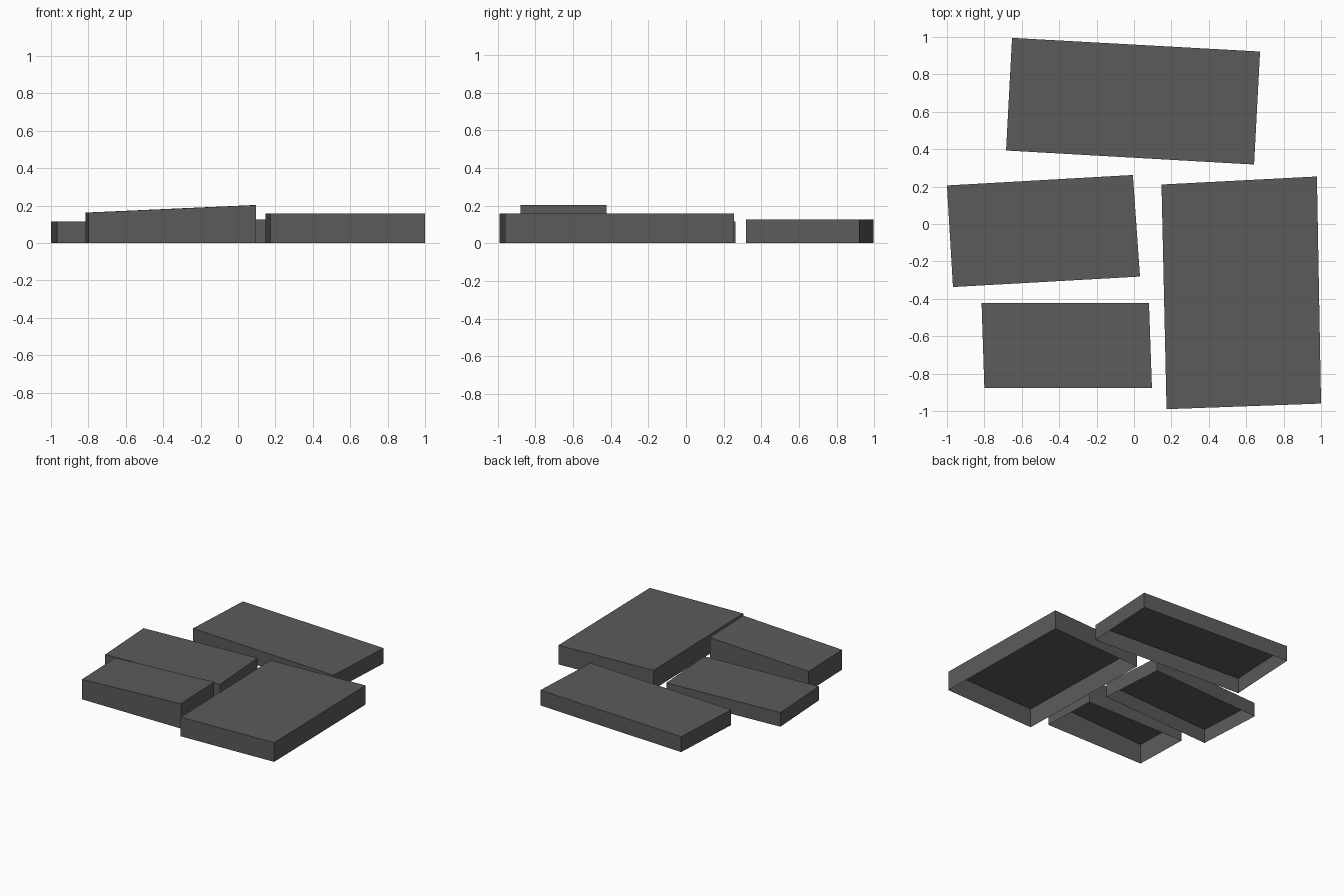
import bpy
import bmesh

cube = bpy.data.objects.get("Cube")
if cube:
    bpy.data.objects.remove(cube, do_unlink=True)

# Dark stone colour
stone = bpy.data.materials.new("dark_grey_stone")
stone.use_nodes = True
grey = (0.105, 0.105, 0.105, 1.0)
stone.diffuse_color = grey
stone.node_tree.nodes["Principled BSDF"].inputs["Base Color"].default_value = grey


def slab(name, corners, left_height, right_height):
    """Hollow slab open at the bottom; its top may slope from left to right.
    Corners run counter-clockwise: front left, front right, back right, back left."""
    heights = (left_height, right_height, right_height, left_height)
    bm = bmesh.new()
    low = [bm.verts.new((x, y, 0)) for x, y in corners]
    high = [bm.verts.new((x, y, h)) for (x, y), h in zip(corners, heights)]
    bm.faces.new(high)
    for i in range(len(low)):
        j = (i + 1) % len(low)
        bm.faces.new((low[i], low[j], high[j], high[i]))
    mesh = bpy.data.meshes.new(name)
    bm.to_mesh(mesh)
    bm.free()
    mesh.materials.append(stone)
    obj = bpy.data.objects.new(name, mesh)
    bpy.context.collection.objects.link(obj)
    return obj


# Four paving slabs laid loosely together
slab("back_slab",
     [(-0.684, 0.393), (0.642, 0.318), (0.674, 0.922), (-0.652, 0.995)], 0.126, 0.126)
slab("middle_slab",
     [(-0.968, -0.337), (0.032, -0.281), (-0.006, 0.262), (-1.0, 0.206)], 0.115, 0.115)
slab("large_side_slab",
     [(0.174, -0.99), (1.0, -0.96), (0.978, 0.254), (0.147, 0.211)], 0.157, 0.157)
slab("sloped_front_slab",
     [(-0.8, -0.878), (0.096, -0.878), (0.08, -0.422), (-0.815, -0.422)], 0.163, 0.203)
